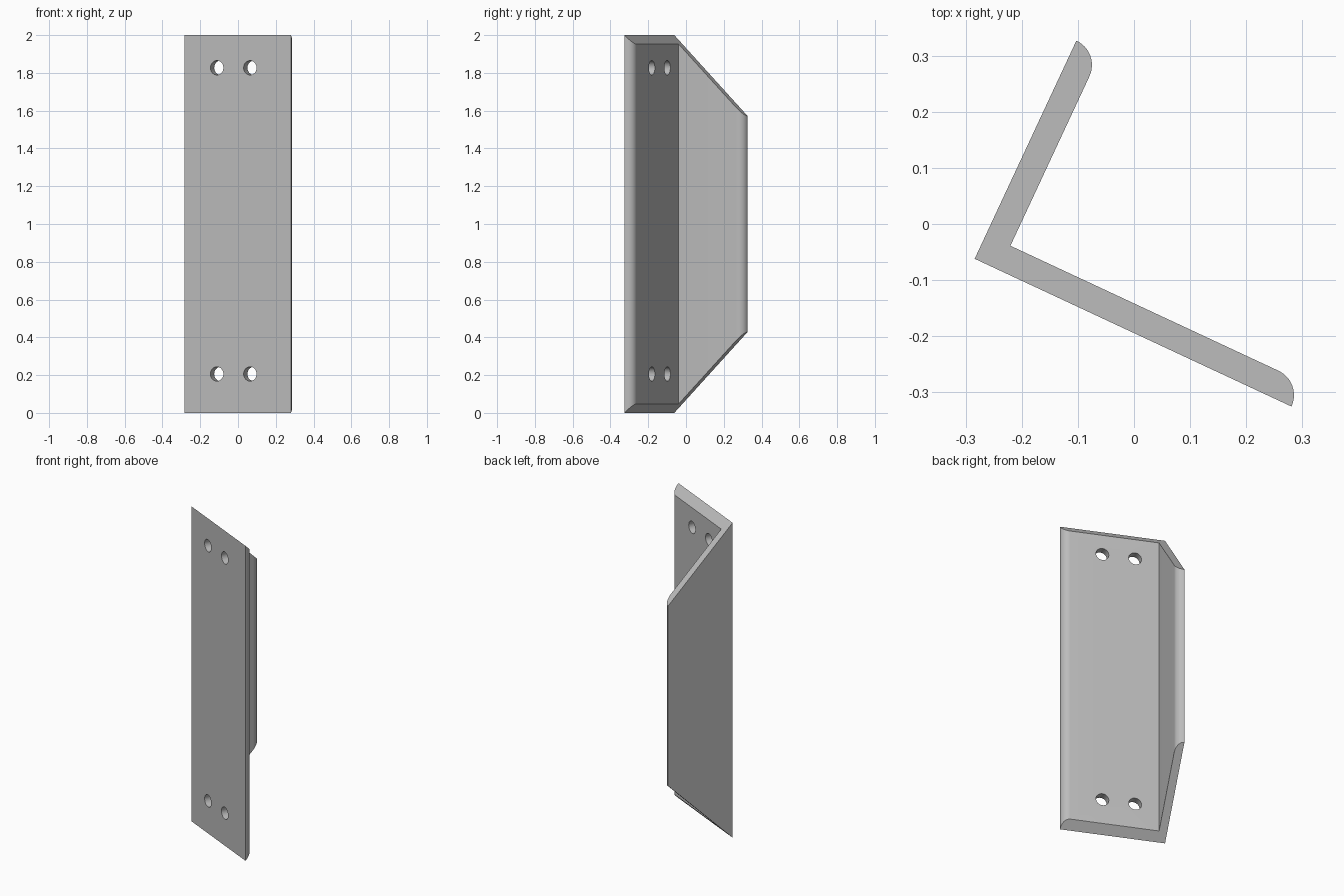
import bpy, bmesh, math
from mathutils import Matrix, Vector

cube = bpy.data.objects.get("Cube")
if cube:
    bpy.data.objects.remove(cube, do_unlink=True)

LONG, SHORT, THICK, HEIGHT = 0.623, 0.429, 0.048, 2.0
PLACE = Matrix.Translation((-0.284, -0.062, 0)) @ Matrix.Rotation(math.radians(-25), 4, 'Z')

steel = bpy.data.materials.new("steel grey")
steel.use_nodes = True
GREY = (0.5, 0.5, 0.5, 1)
steel.diffuse_color = GREY
steel.node_tree.nodes["Principled BSDF"].inputs["Base Color"].default_value = GREY


def make_object(name, bm):
    bmesh.ops.recalc_face_normals(bm, faces=bm.faces)
    mesh = bpy.data.meshes.new(name)
    bm.to_mesh(mesh)
    bm.free()
    mesh.materials.append(steel)
    obj = bpy.data.objects.new(name, mesh)
    bpy.context.collection.objects.link(obj)
    obj.matrix_world = PLACE
    return obj


def toe(length, steps=12):
    """Quarter-round leg end as (along, across) points, outer edge first."""
    angles = [math.pi / 2 * i / steps for i in range(steps + 1)]
    return [(length - THICK + THICK * math.cos(a), THICK * math.sin(a)) for a in angles]


# Angle bar: L profile with rounded toes, both ends mitred at 45 degrees
profile = [(0, 0)] + toe(LONG) + [(THICK, THICK)]
profile += [(across, along) for along, across in reversed(toe(SHORT))]
bm = bmesh.new()
bottom = [bm.verts.new((x, y, y)) for x, y in profile]
top = [bm.verts.new((x, y, HEIGHT - y)) for x, y in profile]
bm.faces.new(bottom[::-1])
bm.faces.new(top)
for i in range(len(profile)):
    j = (i + 1) % len(profile)
    bm.faces.new((bottom[i], bottom[j], top[j], top[i]))
bar = make_object("angle_bar", bm)

# Bolt holes through the long leg, a pair near each end
bm = bmesh.new()
for along in (0.19, 0.384):
    for z in (0.206, 1.827):
        turn = Matrix.Translation(Vector((along, THICK / 2, z))) @ Matrix.Rotation(math.pi / 2, 4, 'X')
        bmesh.ops.create_cone(bm, cap_ends=True, segments=32, radius1=0.038,
                              radius2=0.038, depth=THICK * 3, matrix=turn)
cutter = make_object("hole_cutter", bm)
cutter.hide_render = True

cut = bar.modifiers.new("bolt_holes", 'BOOLEAN')
cut.operation = 'DIFFERENCE'
cut.solver = 'EXACT'
cut.object = cutter
bpy.ops.object.select_all(action='DESELECT')
bpy.context.view_layer.objects.active = bar
bar.select_set(True)
bpy.ops.object.modifier_apply(modifier=cut.name)
bpy.data.objects.remove(cutter, do_unlink=True)
bpy.ops.object.shade_smooth_by_angle(angle=math.radians(30))
